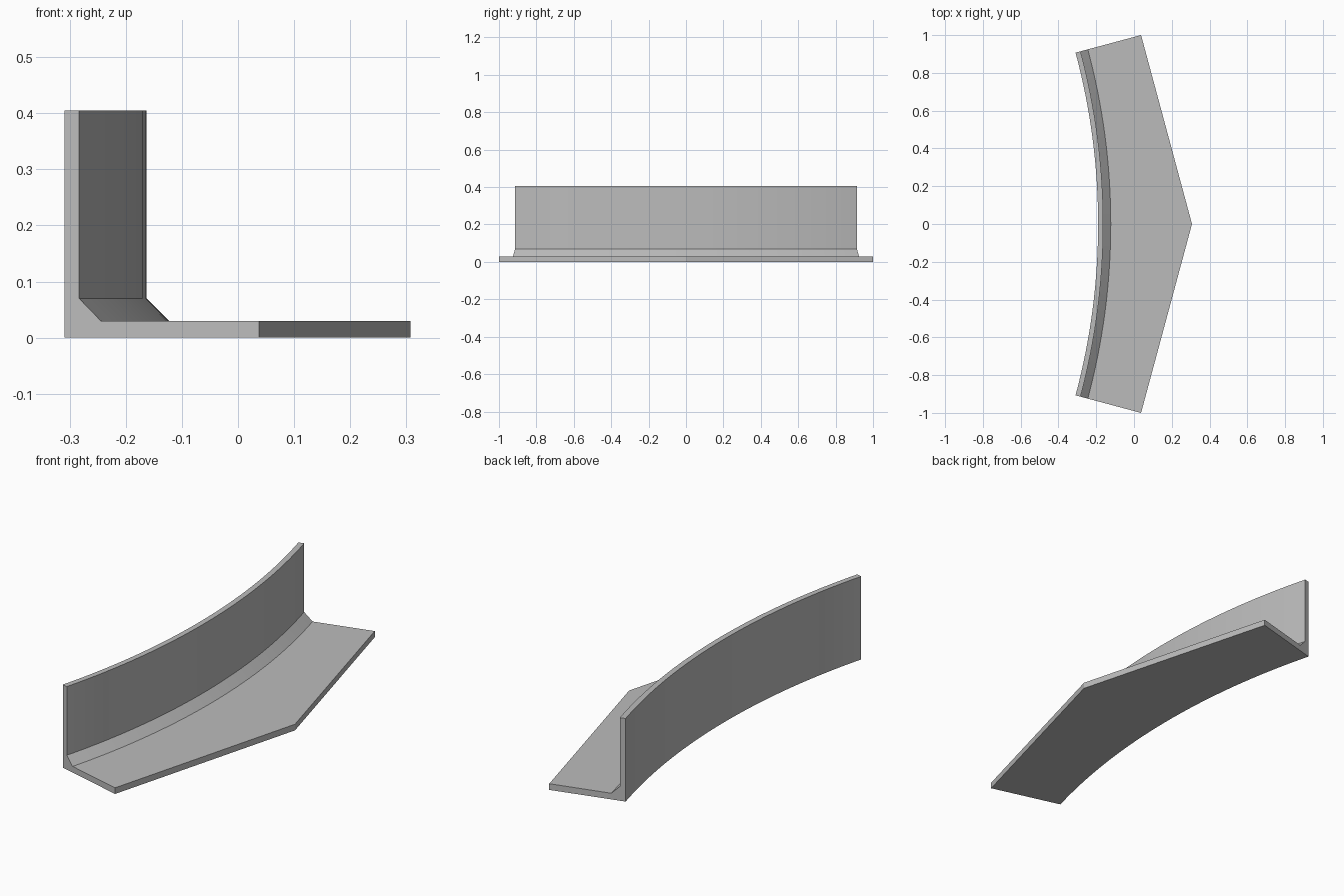
import bpy
import bmesh
from math import sin, cos, radians

cube = bpy.data.objects.get("Cube")
if cube:
    bpy.data.objects.remove(cube, do_unlink=True)

# Dimensions, with radii measured from the arc centre
CENTRE_X = -3.695
HALF_ANGLE = radians(15)
SEGMENTS = 32
BACK, FACE, TOE = 3.505, 3.532, 3.572
APEX, END = 4.002, 3.864
FLOOR, CHAMFER, TOP = 0.03, 0.07, 0.405

# Slope of the straight floor edges running from the apex to the ends
slope = (APEX - END * cos(HALF_ANGLE)) / (END * sin(HALF_ANGLE))


def section(angle):
    """L-shaped cross-section; the floor reaches out to the pointed edge."""
    edge = APEX / (cos(angle) + slope * abs(sin(angle)))
    return [(BACK, 0), (edge, 0), (edge, FLOOR), (TOE, FLOOR),
            (FACE, CHAMFER), (FACE, TOP), (BACK, TOP)]


# Sweep the section round the arc and close both ends
bm = bmesh.new()
rings = []
for i in range(SEGMENTS + 1):
    a = HALF_ANGLE * (2 * i / SEGMENTS - 1)
    rings.append([bm.verts.new((CENTRE_X + r * cos(a), r * sin(a), z))
                  for r, z in section(a)])
for lower, upper in zip(rings, rings[1:]):
    for k in range(len(lower)):
        n = (k + 1) % len(lower)
        bm.faces.new((lower[k], lower[n], upper[n], upper[k]))
bm.faces.new(rings[0])
bm.faces.new(rings[-1])
bmesh.ops.recalc_face_normals(bm, faces=bm.faces)

mesh = bpy.data.meshes.new("curved_wall_and_floor")
bm.to_mesh(mesh)
bm.free()
wall = bpy.data.objects.new("curved_wall_and_floor", mesh)
bpy.context.collection.objects.link(wall)

# Plain grey finish
grey = bpy.data.materials.new("plain grey")
grey.use_nodes = True
colour = (0.5, 0.5, 0.5, 1)
grey.diffuse_color = colour
grey.node_tree.nodes["Principled BSDF"].inputs["Base Color"].default_value = colour
mesh.materials.append(grey)

# Smooth along the curve, sharp at the corners
bpy.ops.object.select_all(action="DESELECT")
wall.select_set(True)
bpy.context.view_layer.objects.active = wall
bpy.ops.object.shade_smooth_by_angle(angle=radians(20))
